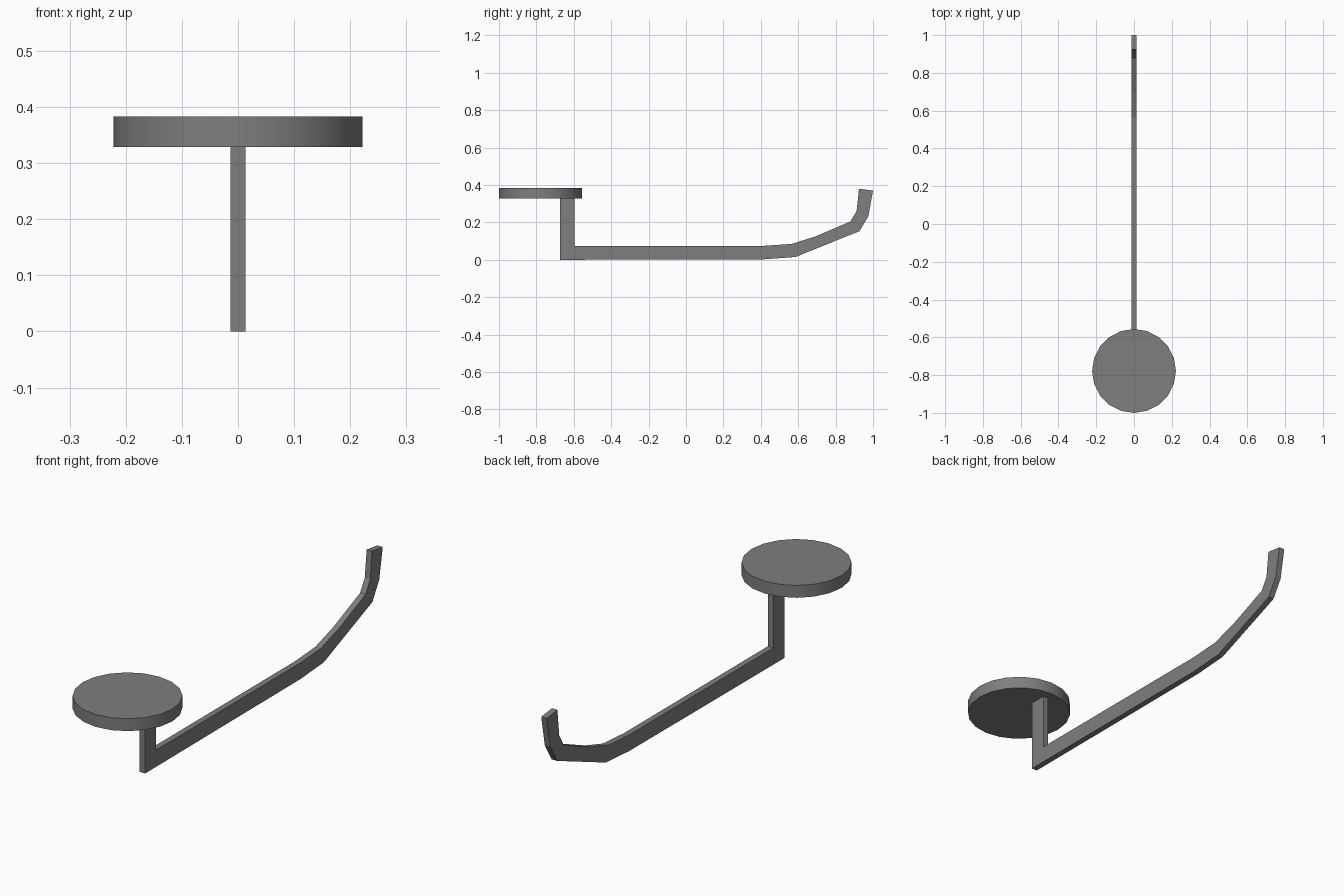
import bpy
import bmesh

cube = bpy.data.objects.get("Cube")
if cube:
    bpy.data.objects.remove(cube, do_unlink=True)

# Single grey material
grey = bpy.data.materials.new("mid grey")
grey.use_nodes = True
colour = (0.21, 0.21, 0.21, 1)
grey.diffuse_color = colour
grey.node_tree.nodes["Principled BSDF"].inputs["Base Color"].default_value = colour

# Flat bar: a stem that bends into a long arm with an upturned hook
HALF_WIDTH = 0.0135
lower_edge = [(-0.673, 0), (0.42, 0.003), (0.585, 0.015), (0.927, 0.153),
              (0.975, 0.233), (1.0, 0.37)]
upper_edge = [(0.925, 0.38), (0.912, 0.26), (0.879, 0.205), (0.692, 0.125),
              (0.565, 0.085), (0.42, 0.075), (-0.597, 0.075), (-0.597, 0.33),
              (-0.673, 0.33)]

bm = bmesh.new()
side = bm.faces.new([bm.verts.new((-HALF_WIDTH, y, z)) for y, z in lower_edge + upper_edge])
extruded = bmesh.ops.extrude_face_region(bm, geom=[side])["geom"]
bmesh.ops.translate(bm, vec=(2 * HALF_WIDTH, 0, 0),
                    verts=[v for v in extruded if isinstance(v, bmesh.types.BMVert)])
bmesh.ops.recalc_face_normals(bm, faces=bm.faces)
mesh = bpy.data.meshes.new("hooked_arm")
bm.to_mesh(mesh)
bm.free()
arm = bpy.data.objects.new("hooked_arm", mesh)
bpy.context.collection.objects.link(arm)
arm.data.materials.append(grey)

# Round plate on top of the stem
bpy.ops.mesh.primitive_cylinder_add(vertices=20, radius=0.222, depth=0.055,
                                    location=(0, -0.778, 0.356))
plate = bpy.context.object
plate.name = "round_plate"
plate.data.materials.append(grey)
bpy.ops.object.shade_smooth_by_angle()
